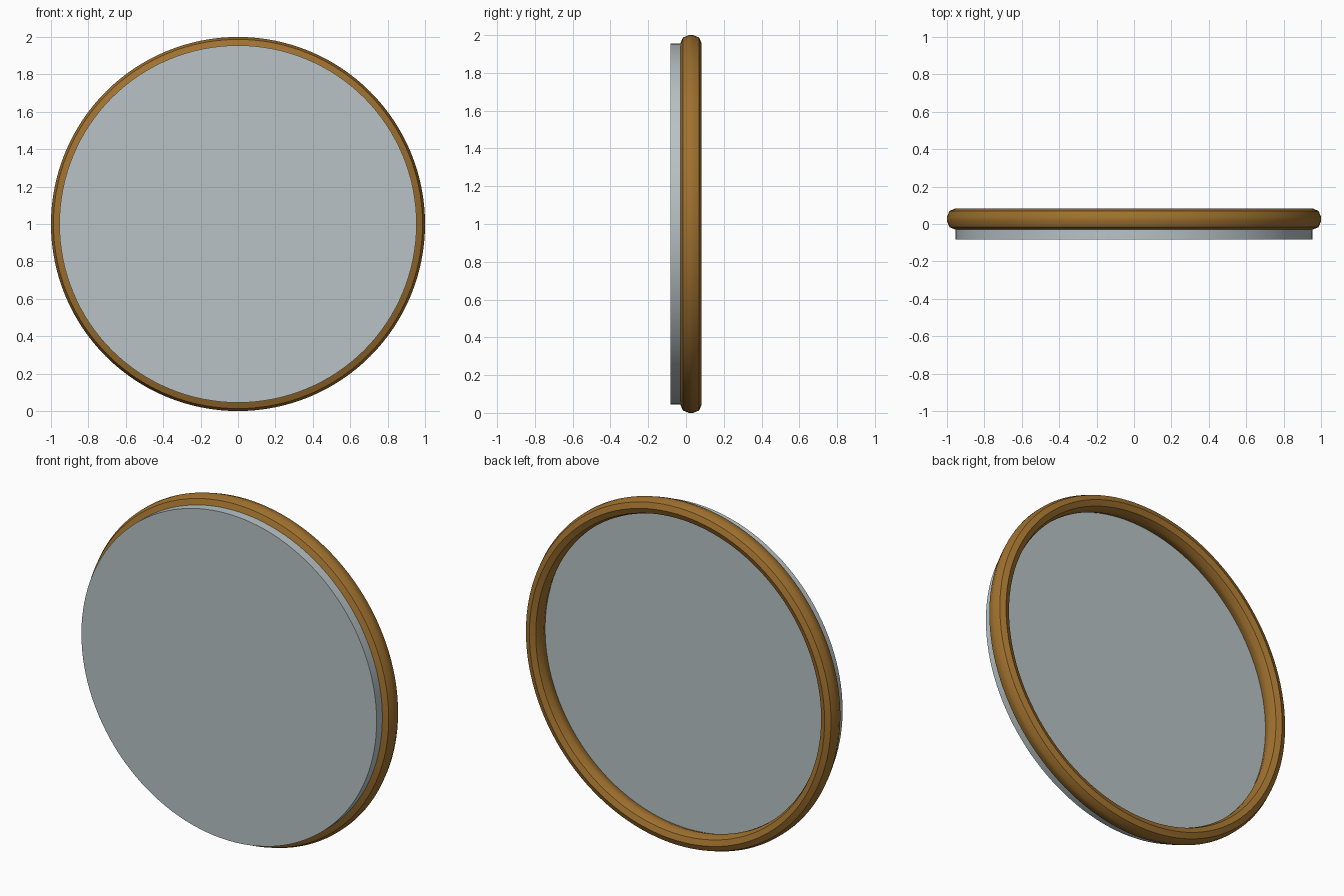
import bpy
import bmesh
import math
from mathutils import Matrix

if "Cube" in bpy.data.objects:
    bpy.data.objects.remove(bpy.data.objects["Cube"], do_unlink=True)

SEGMENTS = 128


def make_material(name, rgb):
    mat = bpy.data.materials.new(name)
    mat.use_nodes = True
    mat.diffuse_color = (*rgb, 1)
    mat.node_tree.nodes["Principled BSDF"].inputs["Base Color"].default_value = (*rgb, 1)
    return mat


def finish(obj, name, mat):
    obj.name = name
    obj.data.materials.append(mat)
    bpy.ops.object.select_all(action="DESELECT")
    obj.select_set(True)
    bpy.context.view_layer.objects.active = obj
    bpy.ops.object.shade_smooth_by_angle(angle=math.radians(30))


pale_grey = make_material("pale grey", (0.48, 0.545, 0.565))
warm_brown = make_material("warm brown", (0.35, 0.165, 0.028))

# Thin round panel, standing upright in front of the rim
FRONT, BACK = -0.083, -0.018
bpy.ops.mesh.primitive_cylinder_add(
    vertices=SEGMENTS, radius=0.955, depth=BACK - FRONT,
    location=(0, (FRONT + BACK) / 2, 1), rotation=(math.pi / 2, 0, 0))
finish(bpy.context.object, "panel", pale_grey)

# Rim: a band whose corners are bevelled in two steps until they meet in a ridge
MAJOR, BEVEL, HALF_DEPTH = 0.955, 0.045, 0.0565
bm = bmesh.new()
section = []
for side in (1, -1):
    for step in range(4):
        a = math.pi / 4 * step
        flat = HALF_DEPTH - BEVEL
        section.append(bm.verts.new((MAJOR + side * BEVEL * math.cos(a),
                                     side * (flat + BEVEL * math.sin(a)), 0)))
    section.append(bm.verts.new((MAJOR - side * BEVEL, side * flat, 0)))
edges = [bm.edges.new((v, section[i - 1])) for i, v in enumerate(section)]
bmesh.ops.spin(bm, geom=section + edges, cent=(0, 0, 0), axis=(0, 1, 0),
               angle=2 * math.pi, steps=SEGMENTS, use_merge=True)
bmesh.ops.remove_doubles(bm, verts=bm.verts, dist=0.0001)
bmesh.ops.recalc_face_normals(bm, faces=bm.faces)
bm.transform(Matrix.Translation((0, 0.0265, 1)))
mesh = bpy.data.meshes.new("rim")
bm.to_mesh(mesh)
bm.free()
rim = bpy.data.objects.new("rim", mesh)
bpy.context.collection.objects.link(rim)
finish(rim, "rim", warm_brown)
